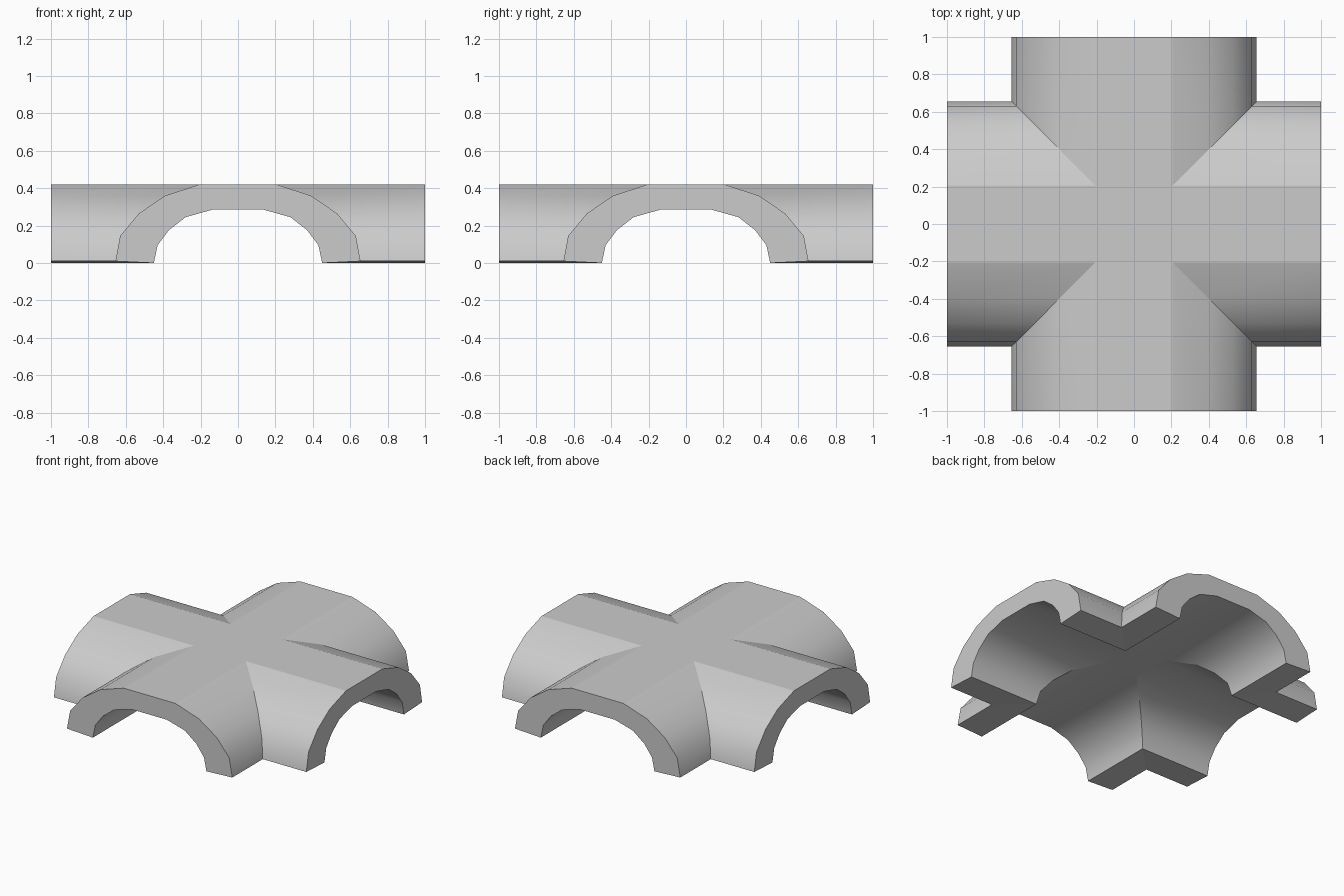
import bpy, bmesh
from mathutils import Matrix, Vector
from math import pi

if "Cube" in bpy.data.objects:
    bpy.data.objects.remove(bpy.data.objects["Cube"])

# Half cross-sections of the vault, from foot to crown
OUTER = [(0.655, 0.01), (0.63, 0.145), (0.53, 0.265), (0.39, 0.36), (0.205, 0.42)]
INNER = [(0.45, 0.0), (0.43, 0.095), (0.37, 0.175), (0.28, 0.245), (0.137, 0.285)]


def full(half):
    return half + [(-x, z) for x, z in reversed(half)]


outer, inner = full(OUTER), full(INNER)
bm = bmesh.new()


def face(points, rot):
    bm.faces.new([bm.verts.new(rot @ Vector(p)) for p in points])


def strip(a, b, rot):
    # Run a profile segment from the open end to the diagonal mitre
    face([(a[0], -1, a[1]), (b[0], -1, b[1]),
          (b[0], -abs(b[0]), b[1]), (a[0], -abs(a[0]), a[1])], rot)


# Four mitred arms: outer skin, inner skin, end cap and feet
for k in range(4):
    rot = Matrix.Rotation(k * pi / 2, 3, 'Z')
    for i in range(len(outer) - 1):
        strip(outer[i], outer[i + 1], rot)
        strip(inner[i], inner[i + 1], rot)
        ring = (outer[i], outer[i + 1], inner[i + 1], inner[i])
        face([(x, -1, z) for x, z in ring], rot)
    for i in (0, -1):
        strip(outer[i], inner[i], rot)

# Flat squares where the arms cross
for r, z in (OUTER[-1], INNER[-1]):
    face([(-r, -r, z), (r, -r, z), (r, r, z), (-r, r, z)], Matrix.Identity(3))

bmesh.ops.remove_doubles(bm, verts=bm.verts, dist=0.0005)
bmesh.ops.recalc_face_normals(bm, faces=bm.faces)

# Smooth curved sides; crisp mitres, ends and crown edges
top = OUTER[-1][1]
for f in bm.faces:
    f.smooth = True
for e in bm.edges:
    mitre = all(abs(abs(v.co.x) - abs(v.co.y)) < 1e-3 for v in e.verts)
    crown = all(abs(v.co.z - top) < 1e-3 for v in e.verts)
    e.smooth = not (mitre or crown or e.calc_face_angle(0) > 0.65)

mesh = bpy.data.meshes.new("cross_vault")
bm.to_mesh(mesh)
bm.free()
bpy.context.collection.objects.link(bpy.data.objects.new("cross_vault", mesh))
